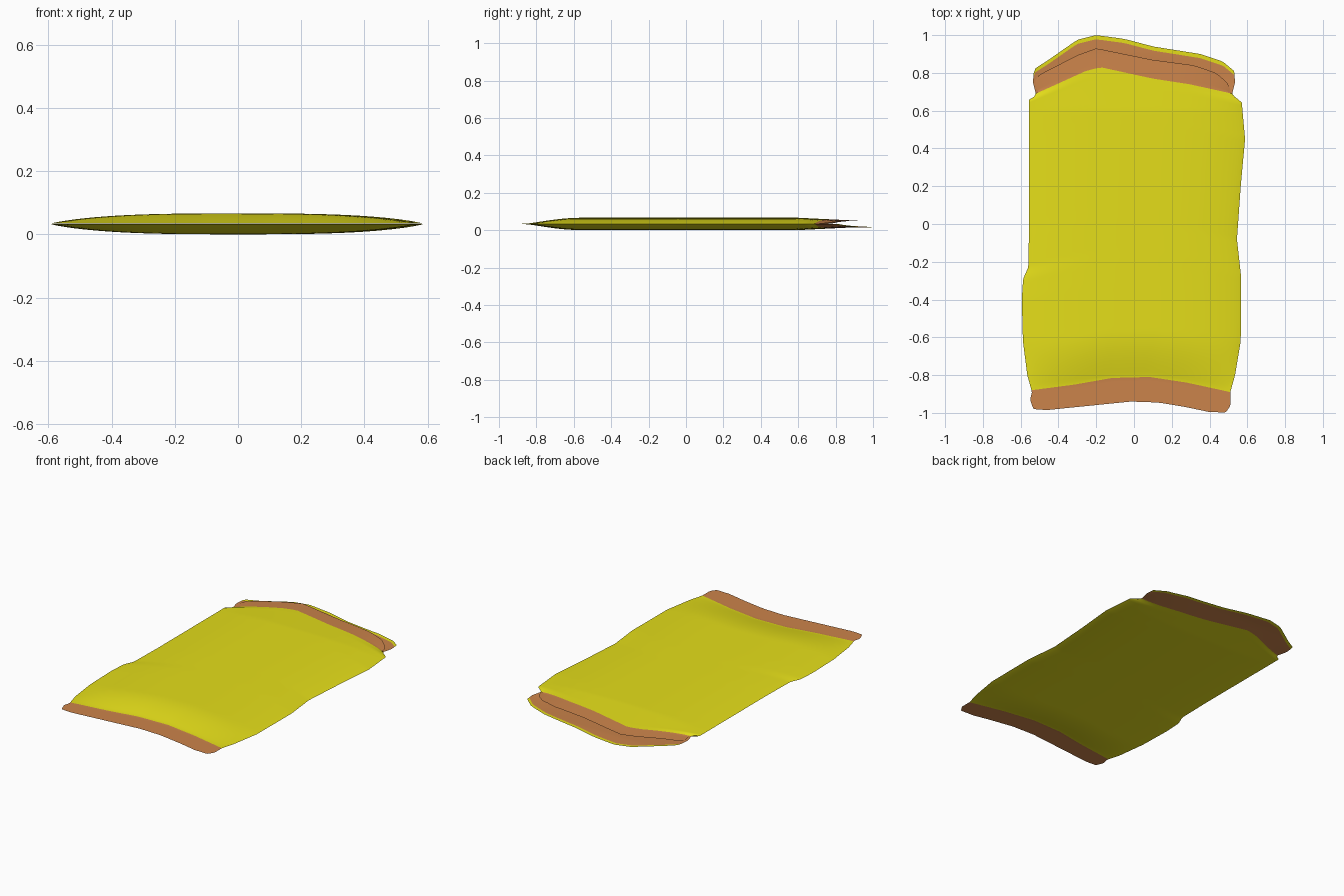
import bpy, math

if "Cube" in bpy.data.objects:
    bpy.data.objects.remove(bpy.data.objects["Cube"])

MID, HALF, COLS = 0.0335, 0.033, 48

def material(name, rgb):
    m = bpy.data.materials.new(name)
    m.diffuse_color = (*rgb, 1)
    m.use_nodes = True
    m.node_tree.nodes["Principled BSDF"].inputs["Base Color"].default_value = m.diffuse_color
    return m

yellow = material("yellow_film", (0.78, 0.73, 0.01))
orange = material("orange_band", (0.60, 0.23, 0.07))

def curve(pts, k):
    """Piecewise linear lookup."""
    if k <= pts[0][0]:
        return pts[0][1]
    for (a, p), (b, q) in zip(pts, pts[1:]):
        if k <= b:
            return p + (q - p) * (k - a) / (b - a)
    return pts[-1][1]

# side outlines: (y at the edge, x)
LEFT = [(-0.98, -0.53), (-0.96, -0.54), (-0.93, -0.55), (-0.89, -0.54), (-0.8, -0.565),
        (-0.62, -0.588), (-0.4, -0.594), (-0.29, -0.587), (-0.23, -0.56), (0, -0.555),
        (0.66, -0.555), (0.67, -0.53), (0.69, -0.52), (0.75, -0.535), (0.81, -0.53)]
RIGHT = [(-0.98, 0.50), (-0.96, 0.51), (-0.89, 0.51), (-0.8, 0.535), (-0.62, 0.565),
         (-0.28, 0.567), (-0.08, 0.545), (0.2, 0.565), (0.45, 0.588), (0.65, 0.57),
         (0.665, 0.54), (0.69, 0.52), (0.75, 0.535), (0.81, 0.53)]

# crossing lines: (x, y)
SEAL_END = [(-0.53, -0.96), (-0.52, -0.98), (-0.45, -0.985), (-0.2, -0.96), (0, -0.94),
            (0.15, -0.945), (0.3, -0.97), (0.42, -0.995), (0.51, -0.998), (0.53, -0.97)]
SEAL_IN = [(-0.53, -0.88), (-0.3, -0.85), (-0.1, -0.815), (0.1, -0.81), (0.3, -0.84), (0.53, -0.89)]
BAND_IN = [(-0.53, 0.69), (-0.26, 0.81), (-0.18, 0.83), (0.1, 0.77), (0.3, 0.74), (0.53, 0.69)]
TOP_END = [(-0.53, 0.76), (-0.51, 0.79), (-0.3, 0.895), (-0.2, 0.93), (0, 0.89), (0.1, 0.87),
           (0.33, 0.84), (0.45, 0.80), (0.51, 0.75), (0.53, 0.71)]
LOW_END = [(-0.53, 0.80), (-0.52, 0.825), (-0.45, 0.87), (-0.3, 0.975), (-0.2, 1.0), (-0.05, 0.98),
           (0.1, 0.94), (0.35, 0.90), (0.47, 0.86), (0.53, 0.81)]
LOW_BAND = [(x, y - 0.022) for x, y in LOW_END]

def sheet(name, sign, zones):
    """One film layer; zones are (start line, end line, row count, material index)."""
    verts, faces, mats = [], [], []
    for zi, (lo, hi, n, mat) in enumerate(zones):
        for r in range(0 if zi == 0 else 1, n + 1):
            t = r / n
            at = lambda x: curve(lo, x) * (1 - t) + curve(hi, x) * t
            xl, xr = curve(LEFT, at(-0.53)), curve(RIGHT, at(0.53))
            if sign > 0 and zi > 1:
                xl, xr = xl * 0.975, xr * 0.975
            for c in range(COLS + 1):
                u = -math.cos(math.pi * c / COLS)
                y = at(u * 0.53)
                x = xl + (xr - xl) * (u + 1) / 2
                d = min(1, max(0, (y - curve(SEAL_IN, u * 0.53)) / 0.25))
                h = HALF * math.sin(d * math.pi / 2) * (1 - 0.45 * min(1, max(0, (y - 0.6) / 0.3)))
                h *= max(0, 1 - abs(u) ** 3) ** 0.8
                verts.append((x, y, MID + sign * max(h, 0.0008)))
            if len(verts) > COLS + 1:
                b = len(verts) - 2 * (COLS + 1)
                for c in range(COLS):
                    f = (b + c, b + c + 1, b + c + COLS + 2, b + c + COLS + 1)
                    faces.append(f if sign > 0 else f[::-1])
                    mats.append(mat)
    me = bpy.data.meshes.new(name)
    me.from_pydata(verts, [], faces)
    me.materials.append(yellow)
    me.materials.append(orange)
    me.polygons.foreach_set("material_index", mats)
    me.polygons.foreach_set("use_smooth", [True] * len(faces))
    ob = bpy.data.objects.new(name, me)
    bpy.context.collection.objects.link(ob)

# upper film stops short at the torn opening, lower film extends past its band
common = [(SEAL_END, SEAL_IN, 6, 1), (SEAL_IN, BAND_IN, 100, 0)]
sheet("upper_film", 1, common + [(BAND_IN, TOP_END, 8, 1)])
sheet("lower_film", -1, common + [(BAND_IN, LOW_BAND, 8, 1), (LOW_BAND, LOW_END, 2, 0)])
